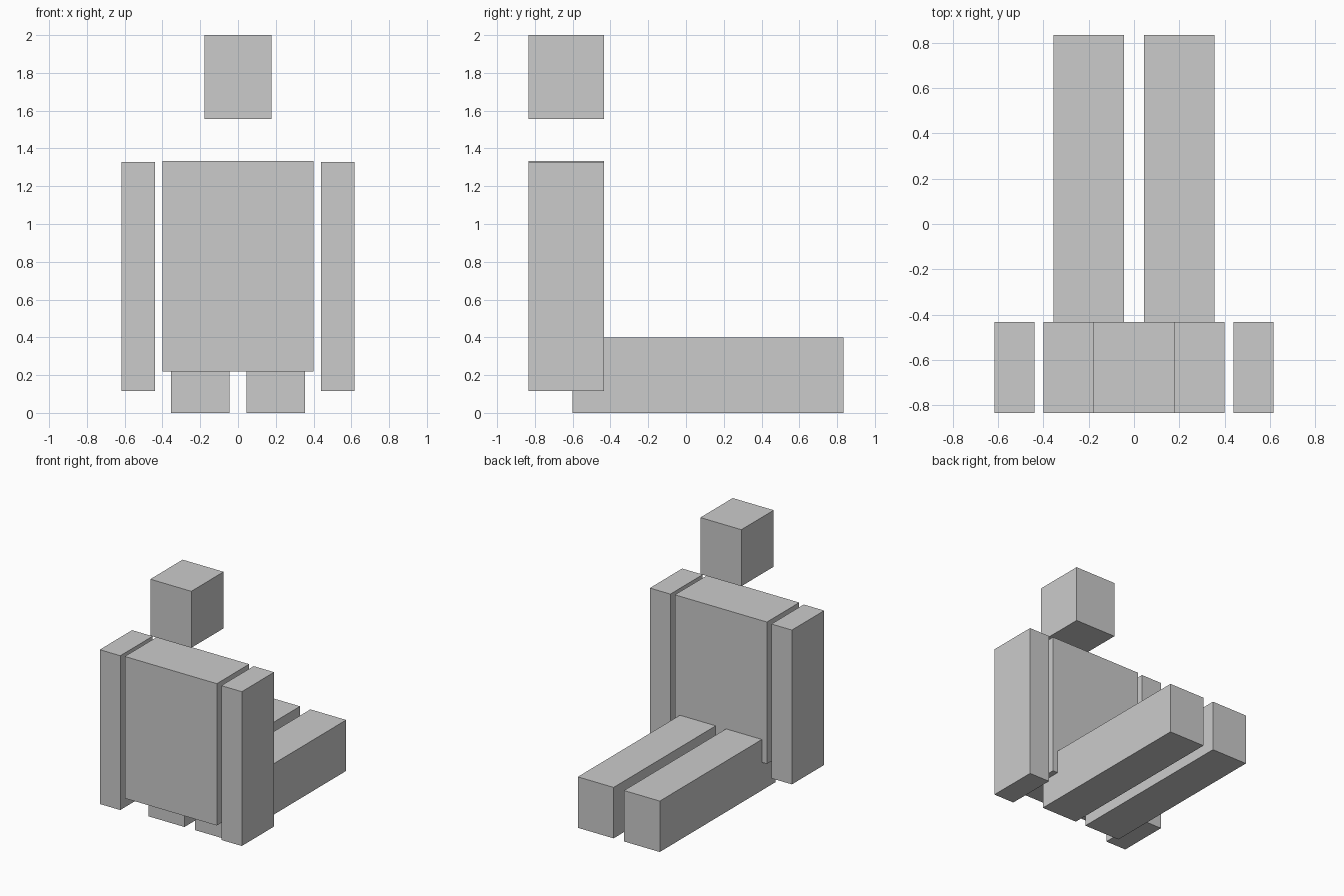
import bpy

if "Cube" in bpy.data.objects:
    bpy.data.objects.remove(bpy.data.objects["Cube"])


def box(name, x, y, z):
    """Add a box spanning the given (min, max) ranges."""
    spans = (x, y, z)
    bpy.ops.mesh.primitive_cube_add(size=1)
    ob = bpy.context.object
    ob.name = name
    for v in ob.data.vertices:
        v.co = [(c * (b - a)) for c, (a, b) in zip(v.co, spans)]
    ob.location = [(a + b) / 2 for a, b in spans]
    return ob


BODY_Y = (-0.834, -0.433)

# Head and torso
box("head", (-0.178, 0.178), BODY_Y, (1.556, 2.0))
box("torso", (-0.4, 0.4), BODY_Y, (0.22, 1.334))

# Arms hanging at the sides and legs stretched out along +y
for side, s in (("left", -1), ("right", 1)):
    box(f"{side}_arm", sorted((s * 0.439, s * 0.617)), BODY_Y, (0.117, 1.329))
    box(f"{side}_leg", sorted((s * 0.045, s * 0.356)), (-0.6, 0.834), (0.0, 0.4))
